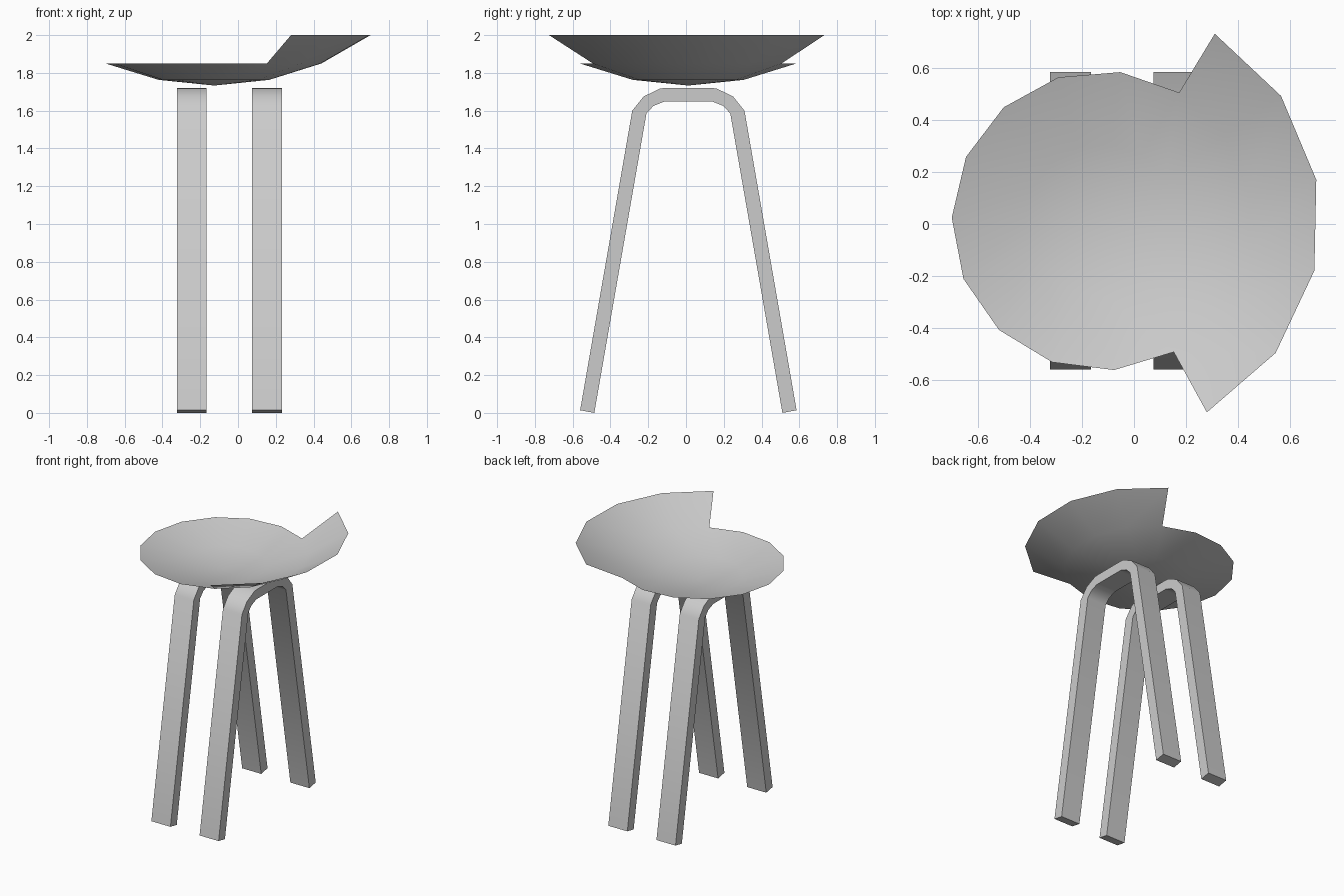
import bpy, bmesh
from math import cos, sin, radians

if "Cube" in bpy.data.objects:
    bpy.data.objects.remove(bpy.data.objects["Cube"])

CY = 0.0125  # middle of the stool along y


def make_object(name, bm, smooth_angle):
    mesh = bpy.data.meshes.new(name)
    bm.to_mesh(mesh)
    bm.free()
    obj = bpy.data.objects.new(name, mesh)
    bpy.context.collection.objects.link(obj)
    bpy.ops.object.select_all(action='DESELECT')
    obj.select_set(True)
    bpy.context.view_layer.objects.active = obj
    bpy.ops.object.shade_smooth_by_angle(angle=radians(smooth_angle))
    return obj


# Seat: thin shallow dish in 15 segments, raised back lip on the +x side only
def build_seat():
    n, cx, start = 15, -0.125, 10.8
    bm = bmesh.new()
    tip = bm.verts.new((cx, CY, 1.733))

    def ring(radius, z, ids):
        out = {}
        for i in ids:
            a = radians(start + 360 / n * i)
            out[i] = bm.verts.new((cx + radius * cos(a), CY + radius * sin(a), z))
        return out

    inner = ring(0.295, 1.763, range(n))
    middle = ring(0.577, 1.85, range(n))
    lip = ring(0.842, 2.0, range(-3, 3))
    for i in range(n):
        j = (i + 1) % n
        bm.faces.new((tip, inner[i], inner[j]))
        bm.faces.new((inner[i], middle[i], middle[j], inner[j]))
    for i in range(-3, 2):
        a, b = i % n, (i + 1) % n
        bm.faces.new((middle[a], lip[i], lip[i + 1], middle[b]))
    make_object("seat", bm, 40)


# Leg hoop: half profile mirrored in y, extruded along x as a bent flat bar
def build_leg_hoop(name, x0, width):
    outer = [(0.573, 0.014), (0.297, 1.60), (0.237, 1.675), (0.15, 1.717), (0.125, 1.72)]
    inner = [(0.498, 0.0), (0.222, 1.585), (0.185, 1.625), (0.128, 1.648), (0.11, 1.648)]

    def arch(half):
        return [(-y, z) for y, z in half] + [(y, z) for y, z in reversed(half)]

    bm = bmesh.new()
    rows = []
    for po, pi in zip(arch(outer), arch(inner)):
        corners = [(x0, *po), (x0 + width, *po), (x0 + width, *pi), (x0, *pi)]
        rows.append([bm.verts.new((x, y + CY, z)) for x, y, z in corners])
    for r, s in zip(rows, rows[1:]):
        for k in range(4):
            m = (k + 1) % 4
            bm.faces.new((r[k], r[m], s[m], s[k]))
    bm.faces.new(rows[0])
    bm.faces.new(rows[-1])
    bmesh.ops.recalc_face_normals(bm, faces=bm.faces)
    make_object(name, bm, 45)


build_seat()
build_leg_hoop("left_leg_hoop", -0.323, 0.157)
build_leg_hoop("right_leg_hoop", 0.075, 0.157)
